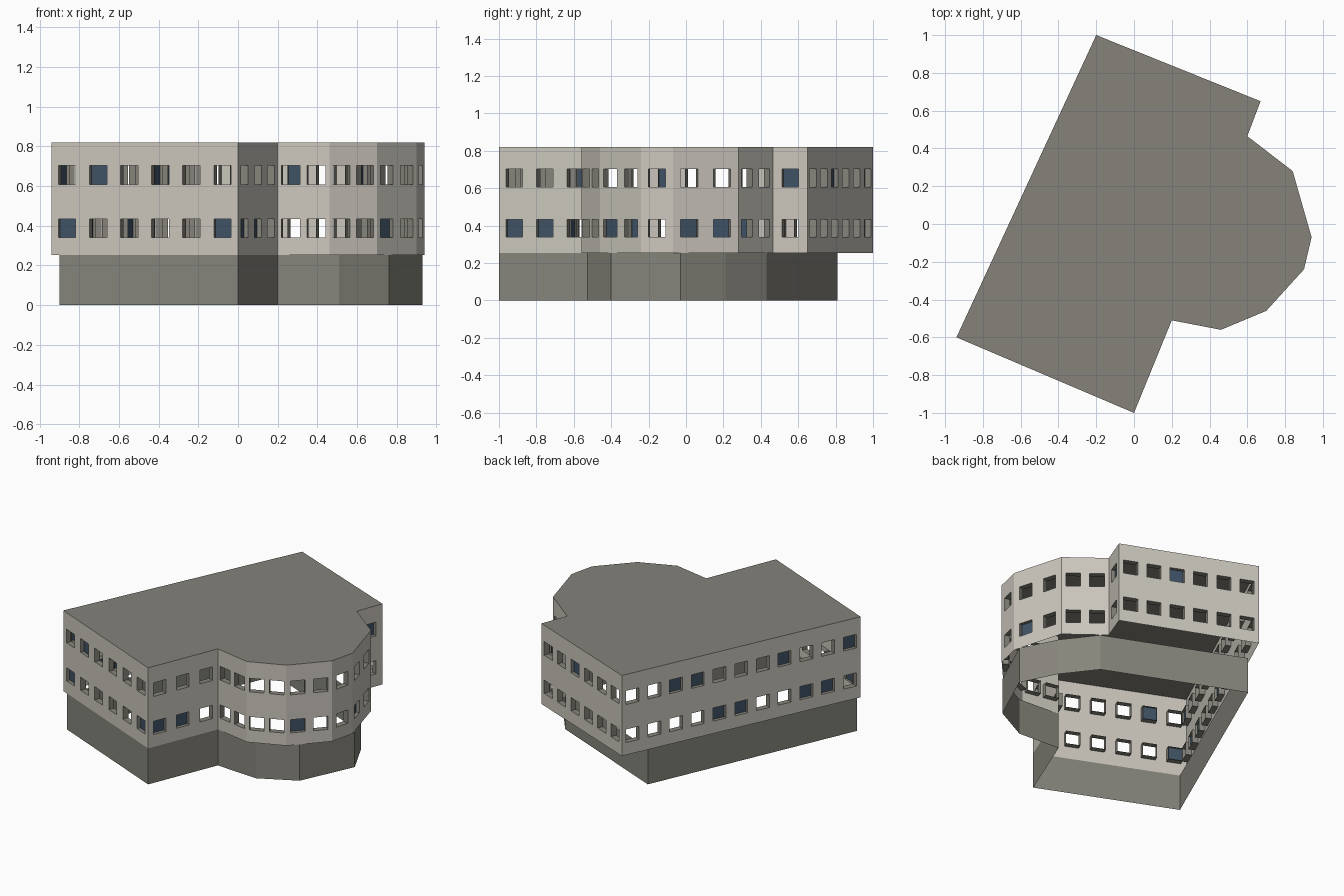
import bpy, bmesh
from mathutils import Vector

if "Cube" in bpy.data.objects:
    bpy.data.objects.remove(bpy.data.objects["Cube"])

def material(name, col):
    m = bpy.data.materials.new(name)
    m.diffuse_color = (*col, 1)
    m.use_nodes = True
    m.node_tree.nodes["Principled BSDF"].inputs["Base Color"].default_value = m.diffuse_color
    return m

WALL = material("pale plaster", (0.60, 0.57, 0.51))
STONE = material("grey stone", (0.24, 0.235, 0.20))
ROOF = material("roof grey", (0.235, 0.225, 0.195))
GLASS = material("blue glass", (0.05, 0.085, 0.13))

Z0, Z1 = 0.253, 0.82            # bottom and top of the upper storeys
ROWS = [(0.34, 0.433), (0.608, 0.704)]
WIN_W, DEPTH = 0.095, 0.04

# footprint of the upper storeys, counter-clockwise
UPPER = [(-0.94, -0.6), (0, -1), (0.2, -0.51), (0.46, -0.56), (0.70, -0.46),
         (0.90, -0.24), (0.94, -0.07), (0.84, 0.28), (0.60, 0.465),
         (0.67, 0.65), (-0.2, 1)]
# footprint of the inset base
BASE = [(-0.9, -0.617), (0, -1), (0.2, -0.51), (0.51, -0.53), (0.76, -0.40),
        (0.93, -0.03), (0.81, 0.21), (0.64, 0.43), (-0.27, 0.81)]
# glazed windows: wall -> (lower row, upper row)
GLAZED = {0: ({0, 5}, {1}), 1: ({0, 1}, set()), 4: ({0}, set()),
          6: ({0}, set()), 8: (set(), {0}), 9: (set(), {2}),
          10: ({4, 5, 8, 9}, {2, 3, 7, 10})}

def finish(name, bm, mats):
    bmesh.ops.remove_doubles(bm, verts=bm.verts, dist=1e-5)
    me = bpy.data.meshes.new(name)
    bm.to_mesh(me)
    bm.free()
    for m in mats:
        me.materials.append(m)
    ob = bpy.data.objects.new(name, me)
    bpy.context.collection.objects.link(ob)

def face(bm, pts):
    bm.faces.new([bm.verts.new(p) for p in pts])

walls, reveals, panes = bmesh.new(), bmesh.new(), bmesh.new()

for w, a in enumerate(UPPER):
    a = Vector(a)
    b = Vector(UPPER[(w + 1) % len(UPPER)])
    length = (b - a).length
    d = (b - a) / length
    inward = Vector((-d.y, d.x))

    def P(s, z, deep=0.0):
        p = a + d * s + inward * deep
        return (p.x, p.y, z)

    # evenly spaced window columns
    n = max(1, round(length / 0.16))
    cuts = [0]
    for i in range(n):
        c = (i + 0.5) * length / n
        cuts += [c - WIN_W / 2, c + WIN_W / 2]
    cuts.append(length)
    zs = [Z0, *ROWS[0], *ROWS[1], Z1]
    glazed = GLAZED.get(w, (set(), set()))

    for i in range(len(cuts) - 1):
        for j in range(5):
            s0, s1, z0, z1 = cuts[i], cuts[i + 1], zs[j], zs[j + 1]
            corners = [(s0, z0), (s1, z0), (s1, z1), (s0, z1)]
            if not (i % 2 and j % 2):
                face(walls, [P(*c) for c in corners])
                continue
            # window opening: four reveal faces, sometimes a pane
            for k in range(4):
                p, q = corners[k], corners[(k + 1) % 4]
                face(reveals, [P(*p), P(*q), P(*q, DEPTH), P(*p, DEPTH)])
            if i // 2 in glazed[j // 2]:
                face(panes, [P(*c, DEPTH * 0.6) for c in corners])

# merge the plain wall cells into clean flat areas
bmesh.ops.remove_doubles(walls, verts=walls.verts, dist=1e-5)
finish("upper_walls", walls, [WALL])
finish("window_reveals", reveals, [STONE])
finish("window_panes", panes, [GLASS])

# flat roof
bm = bmesh.new()
face(bm, [(x, y, Z1) for x, y in UPPER])
finish("roof", bm, [ROOF])

# open base ring
bm = bmesh.new()
for i, p in enumerate(BASE):
    q = BASE[(i + 1) % len(BASE)]
    face(bm, [(*p, 0), (*q, 0), (*q, Z0), (*p, Z0)])
finish("base_walls", bm, [STONE])
